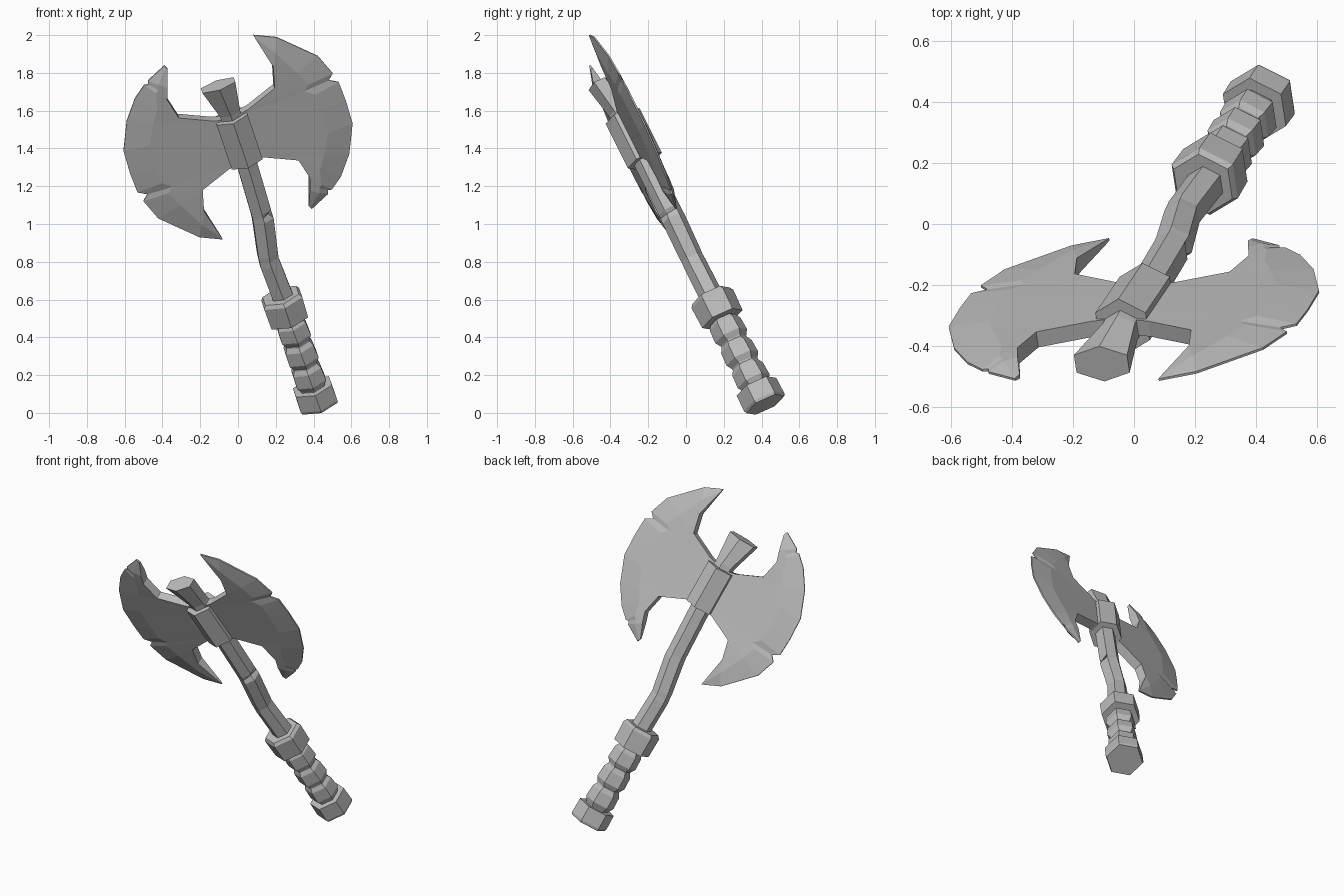
import bpy
import bmesh
import math
from mathutils import Matrix, Vector

cube = bpy.data.objects.get("Cube")
if cube:
    bpy.data.objects.remove(cube, do_unlink=True)

# One plain grey material
grey = bpy.data.materials.new("plain grey")
grey.use_nodes = True
colour = (0.5, 0.5, 0.5, 1)
grey.diffuse_color = colour
grey.node_tree.nodes["Principled BSDF"].inputs["Base Color"].default_value = colour

# Axe frame: x across the blades, y through their thickness, z up the haft
up = Vector((-0.288, -0.428, 0.856)).normalized()
across = Vector((0.947, 0, 0.322)).normalized()
through = up.cross(across)
pose = Matrix((across, through, up)).transposed().to_4x4()
pose.translation = (0, -0.28, 1.46)


def finish(bm, name):
    bmesh.ops.recalc_face_normals(bm, faces=bm.faces)
    mesh = bpy.data.meshes.new(name)
    bm.to_mesh(mesh)
    bm.free()
    mesh.materials.append(grey)
    obj = bpy.data.objects.new(name, mesh)
    obj.matrix_world = pose
    bpy.context.collection.objects.link(obj)
    return obj


def hex_loft(name, rings, nicks=()):
    """Six-sided loft; each ring is (height, x, radius, y, depth scale)."""
    bm = bmesh.new()
    loops = []
    for ring in rings:
        z, x, r, y, depth = (*ring, 0, 1)[:5] if len(ring) == 3 else ring
        angles = [math.radians(30 + 60 * k) for k in range(6)]
        loops.append([bm.verts.new((x + r * math.cos(a), y + depth * r * math.sin(a), z))
                      for a in angles])
    for row, corner in nicks:
        loops[row][corner].co.x *= 0.5
        loops[row][corner].co.y *= 0.7
    for low, high in zip(loops, loops[1:]):
        for k in range(6):
            j = (k + 1) % 6
            bm.faces.new((low[k], low[j], high[j], high[k]))
    bm.faces.new(loops[0])
    bm.faces.new(loops[-1])
    return finish(bm, name)


# Blade: cutting edge and matching back contour, from upper to lower tip
EDGE = [(.25, .538), (.363, .482), (.538, .30), (.583, .177), (.551, .146),
        (.598, .117), (.603, .003), (.598, -.138), (.53, -.30), (.45, -.41),
        (.382, -.466), (.362, -.462), (.355, -.483), (.248, -.536)]
BACK = [(.254, .515), (.296, .335), (.267, .215), (.098, .148), (0, .13),
        (0, .05), (0, 0), (0, -.12), (.10, -.15), (.264, -.23),
        (.292, -.352), (.28, -.39), (.27, -.42), (.238, -.512)]


def blade(name, turn):
    bm = bmesh.new()
    sides = []
    last = len(EDGE) - 1
    for s in (-1, 1):
        rows = []
        for i, (e, b) in enumerate(zip(EDGE, BACK)):
            e, b = Vector(e), Vector(b)
            bevel = e.lerp(b, min(0.14 / (b - e).length, 0.5))
            thick = 0.007 if i in (0, last) else 0.028
            rows.append([bm.verts.new((turn * p.x, s * t, turn * p.y))
                         for p, t in ((e, 0.004), (bevel, thick * 0.9), (b, thick))])
        for p, q in zip(rows, rows[1:]):
            for k in range(2):
                bm.faces.new((p[k], p[k + 1], q[k + 1], q[k]))
        sides.append(rows)
    front, rear = sides
    # Close the cutting edge, the back and the two tips
    for i in range(last):
        for k in (0, 2):
            bm.faces.new((front[i][k], front[i + 1][k], rear[i + 1][k], rear[i][k]))
    for i in (0, last):
        for k in range(2):
            bm.faces.new((front[i][k], front[i][k + 1], rear[i][k + 1], rear[i][k]))
    return finish(bm, name)


blade("left_blade", 1)
blade("right_blade", -1)

# Crooked haft with two nicks
hex_loft("haft", [(-1.0, -.045, .064), (-.76, -.054, .062), (-.73, -.053, .06),
                  (-.70, -.049, .062), (-.50, -.014, .064), (-.47, -.012, .062),
                  (-.45, -.011, .062), (-.15, 0, .062), (.14, 0, .058)],
         nicks=[(5, 5)])

# Flared stub above the collar
hex_loft("haft_top", [(.10, 0, .062), (.16, 0, .064, -.005, .95),
                      (.342, -.012, .106, -.035, .6)])

# Collar clamping the blades
hex_loft("collar", [(-.145, 0, .1), (.13, 0, .1)])

# Grip: guard, wrapped bulges and pommel
hex_loft("guard", [(-1.104, -.056, .118), (-.98, -.055, .122), (-.96, -.055, .108)])

grip = [(-1.54, -.05, .072)]
for i in range(3):
    base = -1.52 + 0.139 * i
    grip += [(base, -.05, .074), (base + .03, -.05, .093),
             (base + .105, -.052, .089), (base + .13, -.052, .074)]
hex_loft("grip", grip)

hex_loft("pommel", [(-1.635, -.05, .112), (-1.62, -.05, .118), (-1.525, -.05, .116)])
